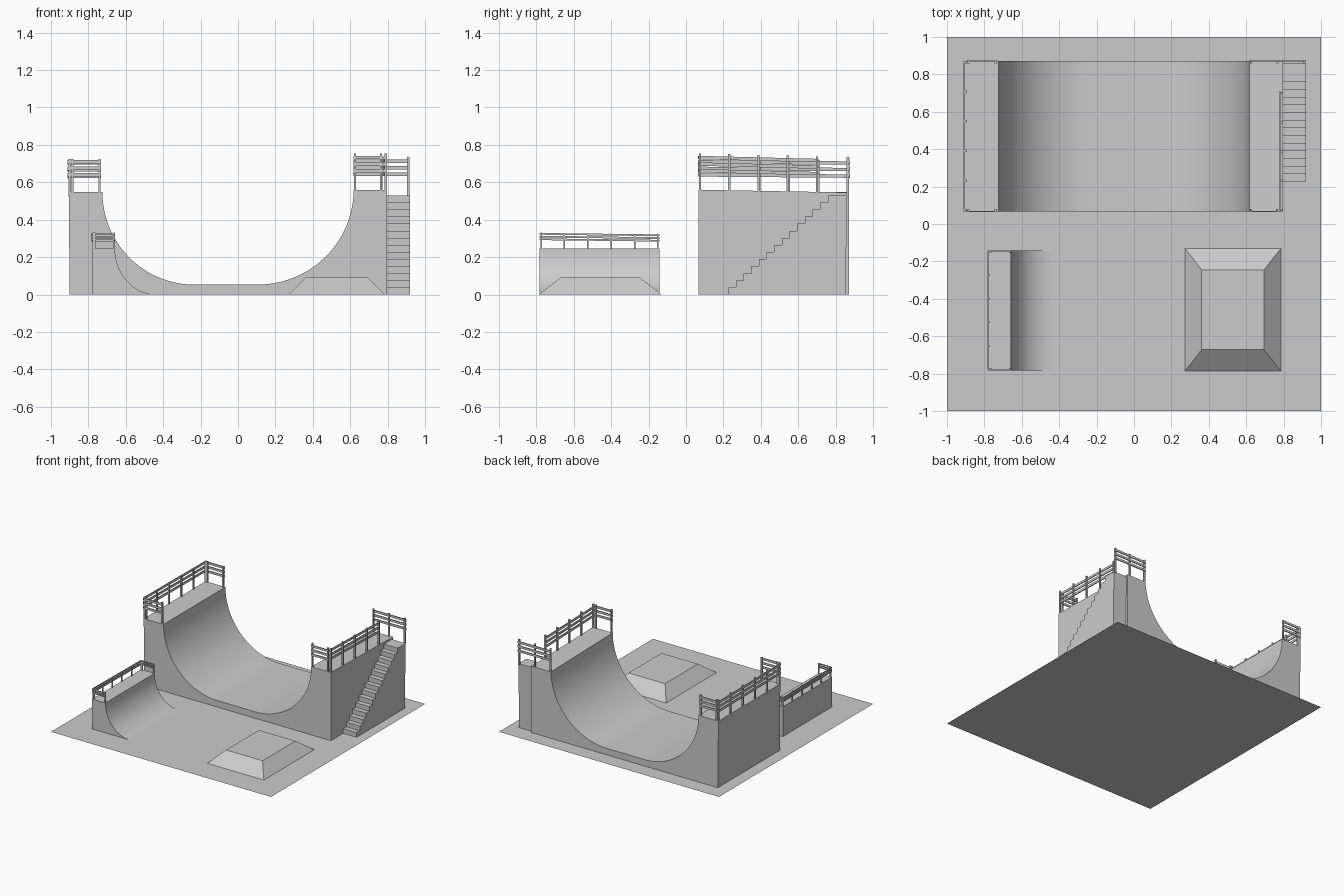
import bpy
import bmesh
from math import sin, cos, pi, radians
from mathutils import Vector

if "Cube" in bpy.data.objects:
    bpy.data.objects.remove(bpy.data.objects["Cube"])


def finish(bm, name, smooth=False):
    bmesh.ops.recalc_face_normals(bm, faces=bm.faces)
    mesh = bpy.data.meshes.new(name)
    bm.to_mesh(mesh)
    bm.free()
    ob = bpy.data.objects.new(name, mesh)
    bpy.context.collection.objects.link(ob)
    if smooth:
        bpy.ops.object.select_all(action='DESELECT')
        ob.select_set(True)
        bpy.context.view_layer.objects.active = ob
        bpy.ops.object.shade_smooth_by_angle(angle=radians(30))
    return ob


def extrude_profile(name, axis, pts, lo, hi, smooth=False, drop=None):
    """Solid from a profile (other axis, z); left open where it sits on the ground."""
    bm = bmesh.new()
    rows = []
    for d in (lo, hi):
        rows.append([bm.verts.new((u, d, z) if axis == 'y' else (d, u, z)) for u, z in pts])
    bm.faces.new(rows[0])
    bm.faces.new(rows[1][::-1])
    for i in range(len(pts) - 1):
        bm.faces.new((rows[0][i], rows[1][i], rows[1][i + 1], rows[0][i + 1]))
    if drop:
        for v in bm.verts:
            v.co.z += drop(v.co)
    return finish(bm, name, smooth)


def arc(cx, cz, rx, rz, a0, a1, n=24):
    return [(cx + rx * cos(a0 + (a1 - a0) * i / n),
             cz + rz * sin(a0 + (a1 - a0) * i / n)) for i in range(n + 1)]


def beam(bm, a, b, width, height):
    """Rectangular bar between two points."""
    a, b = Vector(a), Vector(b)
    d = (b - a).normalized()
    side = Vector((1, 0, 0)) if abs(d.z) > 0.9 else d.cross(Vector((0, 0, 1))).normalized()
    up = side.cross(d)
    ends = []
    for p in (a, b):
        ends.append([bm.verts.new(p + side * sx * width / 2 + up * sz * height / 2)
                     for sx, sz in ((-1, -1), (1, -1), (1, 1), (-1, 1))])
    bm.faces.new(ends[0])
    bm.faces.new(ends[1][::-1])
    for i in range(4):
        j = (i + 1) % 4
        bm.faces.new((ends[0][i], ends[0][j], ends[1][j], ends[1][i]))


def railing(name, runs, base, slope, post_top, planks, plank_h, post_w):
    """Runs are (start xy, end xy, bay count, outward xy); base is the deck height at y=0."""
    bm = bmesh.new()
    for p, q, bays, out in runs:
        p, q = Vector(p), Vector(q)
        for i in range(bays + 1):
            c = p.lerp(q, i / bays)
            z = base + slope * c.y
            beam(bm, (c.x, c.y, z - 0.02), (c.x, c.y, z + post_top), post_w, post_w)
        o = Vector(out) * post_w * 0.7
        d = (q - p).normalized() * post_w * 0.6
        for h in planks:
            a, b = p - d + o, q + d + o
            beam(bm, (a.x, a.y, base + slope * a.y + h),
                 (b.x, b.y, base + slope * b.y + h), post_w * 0.6, plank_h)
    finish(bm, name)


# Ground slab
bm = bmesh.new()
bm.faces.new([bm.verts.new((x, y, 0)) for x, y in ((-1, -1), (1, -1), (1, 1), (-1, 1))])
finish(bm, "ground_slab")

# Half pipe, its right deck sloping slightly towards the back
profile = [(-0.90, 0), (-0.905, 0.548)]
profile += arc(-0.235, 0.548, 0.49, 0.495, pi, 1.5 * pi)
profile += arc(0.105, 0.56, 0.513, 0.507, -pi / 2, 0)
profile += [(0.797, 0.56), (0.797, 0)]
extrude_profile("half_pipe", 'y', profile, 0.068, 0.872, True,
                lambda c: -0.018 * (c.y - 0.068) if c.z > 0.5 and c.x > 0.5 else 0)

# Staircase with landing
n, y0, y1, top = 14, 0.227, 0.758, 0.53
steps = [(y0, 0)]
for i in range(n):
    z = top * (i + 1) / n
    steps += [(y0 + (y1 - y0) * i / (n - 1), z)]
    if i < n - 1:
        steps += [(y0 + (y1 - y0) * (i + 1) / (n - 1), z)]
steps = [steps[0]] + steps[1:] + [(0.862, top), (0.852, 0)]
extrude_profile("staircase", 'x', steps, 0.797, 0.92)

# Quarter pipe
quarter = [(-0.78, 0), (-0.78, 0.245)]
quarter += arc(-0.435, 0.245, 0.223, 0.245, pi, 1.5 * pi, 18)
extrude_profile("quarter_pipe", 'y', quarter, -0.782, -0.143, True)

# Flat-topped pyramid
bm = bmesh.new()
low = [bm.verts.new((x, y, 0)) for x, y in
       ((0.272, -0.787), (0.786, -0.787), (0.786, -0.13), (0.272, -0.13))]
high = [bm.verts.new((x, y, 0.09)) for x, y in
        ((0.362, -0.672), (0.694, -0.672), (0.694, -0.246), (0.362, -0.246))]
bm.faces.new(high)
for i in range(4):
    j = (i + 1) % 4
    bm.faces.new((low[i], low[j], high[j], high[i]))
finish(bm, "flat_top_pyramid")

# Railings
big = (0.09, 0.125, 0.16)
railing("left_deck_railing", [
    ((-0.9, 0.075), (-0.9, 0.865), 5, (-1, 0)),
    ((-0.885, 0.075), (-0.74, 0.075), 1, (0, -1)),
    ((-0.885, 0.865), (-0.74, 0.865), 1, (0, 1))],
    0.55, -0.008, 0.176, big, 0.018, 0.012)
railing("right_deck_railing", [
    ((0.79, 0.075), (0.79, 0.70), 4, (-1, 0)),
    ((0.625, 0.075), (0.765, 0.075), 1, (0, -1)),
    ((0.625, 0.865), (0.91, 0.865), 2, (0, 1))],
    0.564, -0.025, 0.192, (0.10, 0.135, 0.17), 0.018, 0.012)
railing("quarter_pipe_railing", [
    ((-0.775, -0.775), (-0.775, -0.15), 5, (-1, 0)),
    ((-0.765, -0.775), (-0.663, -0.775), 1, (0, -1)),
    ((-0.765, -0.15), (-0.663, -0.15), 1, (0, 1))],
    0.238, -0.012, 0.083, (0.048, 0.062, 0.077), 0.009, 0.008)
